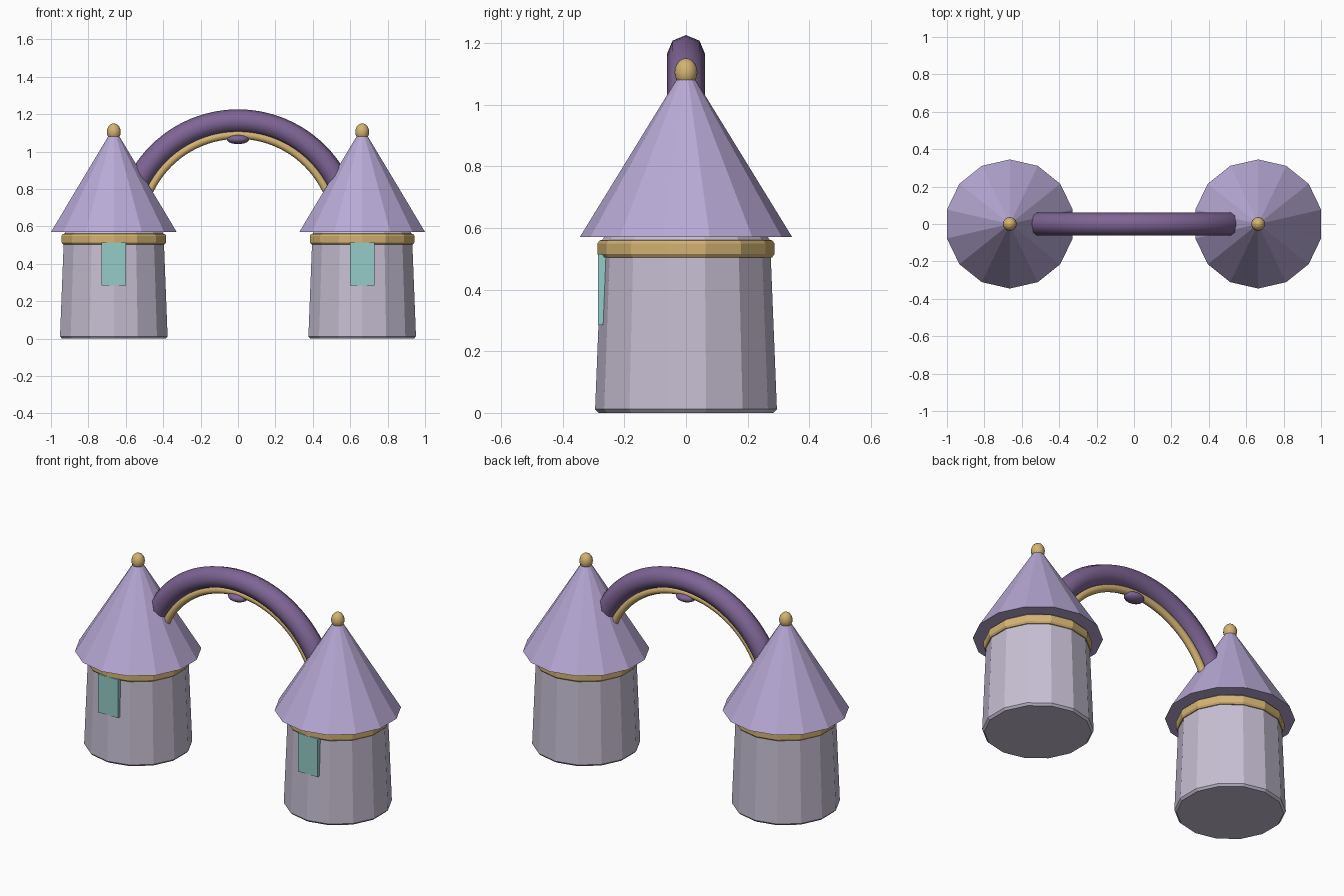
import bpy, bmesh
from math import sin, cos, pi
from mathutils import Matrix

cube = bpy.data.objects.get("Cube")
if cube:
    bpy.data.objects.remove(cube, do_unlink=True)


def material(name, r, g, b):
    m = bpy.data.materials.new(name)
    m.use_nodes = True
    m.diffuse_color = (r, g, b, 1)
    m.node_tree.nodes["Principled BSDF"].inputs["Base Color"].default_value = (r, g, b, 1)
    return m


STONE = material("pale stone", 0.57, 0.52, 0.65)
ROOF = material("lavender roof", 0.48, 0.40, 0.67)
GOLD = material("soft gold", 0.65, 0.45, 0.17)
PLUM = material("plum purple", 0.21, 0.13, 0.30)
TEAL = material("teal glass", 0.30, 0.60, 0.57)

TOWER_X = 0.664
SIDES = 14
ARCH_Z = 0.565


def finish(bm, name, mat, location=(0, 0, 0), smooth=False):
    bmesh.ops.recalc_face_normals(bm, faces=bm.faces)
    for f in bm.faces:
        f.smooth = smooth
    mesh = bpy.data.meshes.new(name)
    bm.to_mesh(mesh)
    bm.free()
    mesh.materials.append(mat)
    obj = bpy.data.objects.new(name, mesh)
    obj.location = location
    bpy.context.collection.objects.link(obj)
    return obj


def skin(bm, rings):
    """Bridge closed rings of points and cap both ends."""
    rings = [[bm.verts.new(p) for p in ring] for ring in rings]
    n = len(rings[0])
    for a, b in zip(rings, rings[1:]):
        for i in range(n):
            j = (i + 1) % n
            bm.faces.new((a[i], a[j], b[j], b[i]))
    bm.faces.new(rings[0])
    bm.faces.new(rings[-1])


def lathe(name, profile, mat, x):
    """Turn (radius, height) pairs into a faceted solid with a corner on the y axis."""
    bm = bmesh.new()
    angles = [pi / 2 + 2 * pi * i / SIDES for i in range(SIDES)]
    skin(bm, [[(r * cos(a), r * sin(a), z) for a in angles] for r, z in profile])
    return finish(bm, name, mat, (x, 0, 0))


def half_ring(name, radius, thickness, sides, mat, steps=48):
    """Half torus standing in the xz plane."""
    bm = bmesh.new()
    rings = []
    for s in range(steps + 1):
        t = pi * s / steps
        ring = []
        for k in range(sides):
            a = 2 * pi * k / sides
            r = radius + thickness * cos(a)
            ring.append((r * cos(t), thickness * sin(a), r * sin(t)))
        rings.append(ring)
    skin(bm, rings)
    return finish(bm, name, mat, (0, 0, ARCH_Z), True)


def ellipsoid(name, radii, location, mat):
    bm = bmesh.new()
    bmesh.ops.create_uvsphere(bm, u_segments=16, v_segments=10, radius=1,
                              matrix=Matrix.Diagonal((*radii, 1)))
    return finish(bm, name, mat, location, True)


def box(name, size, location, mat):
    bm = bmesh.new()
    bmesh.ops.create_cube(bm, size=1, matrix=Matrix.Diagonal((*size, 1)))
    return finish(bm, name, mat, location)


# Two matching towers
for side, x in (("left", TOWER_X), ("right", -TOWER_X)):
    lathe(side + "_tower_wall",
          [(0.284, 0), (0.295, 0.012), (0.273, 0.56), (0.265, 0.572)], STONE, x)
    lathe(side + "_tower_band",
          [(0.265, 0.503), (0.28, 0.505), (0.287, 0.515), (0.287, 0.55),
           (0.28, 0.56), (0.265, 0.562)], GOLD, x)
    lathe(side + "_tower_roof", [(0.345, 0.57), (0.004, 1.125)], ROOF, x)
    ellipsoid(side + "_finial", (0.037, 0.037, 0.046), (x, 0, 1.105), GOLD)
    box(side + "_window", (0.132, 0.03, 0.23), (x, -0.271, 0.4), TEAL)

# Arch joining the roofs, with its inner trim and hanging gem
half_ring("arch", 0.599, 0.062, 8, PLUM)
half_ring("arch_trim", 0.525, 0.022, 8, GOLD)
ellipsoid("arch_gem", (0.06, 0.045, 0.026), (0, 0, 1.066), PLUM)
